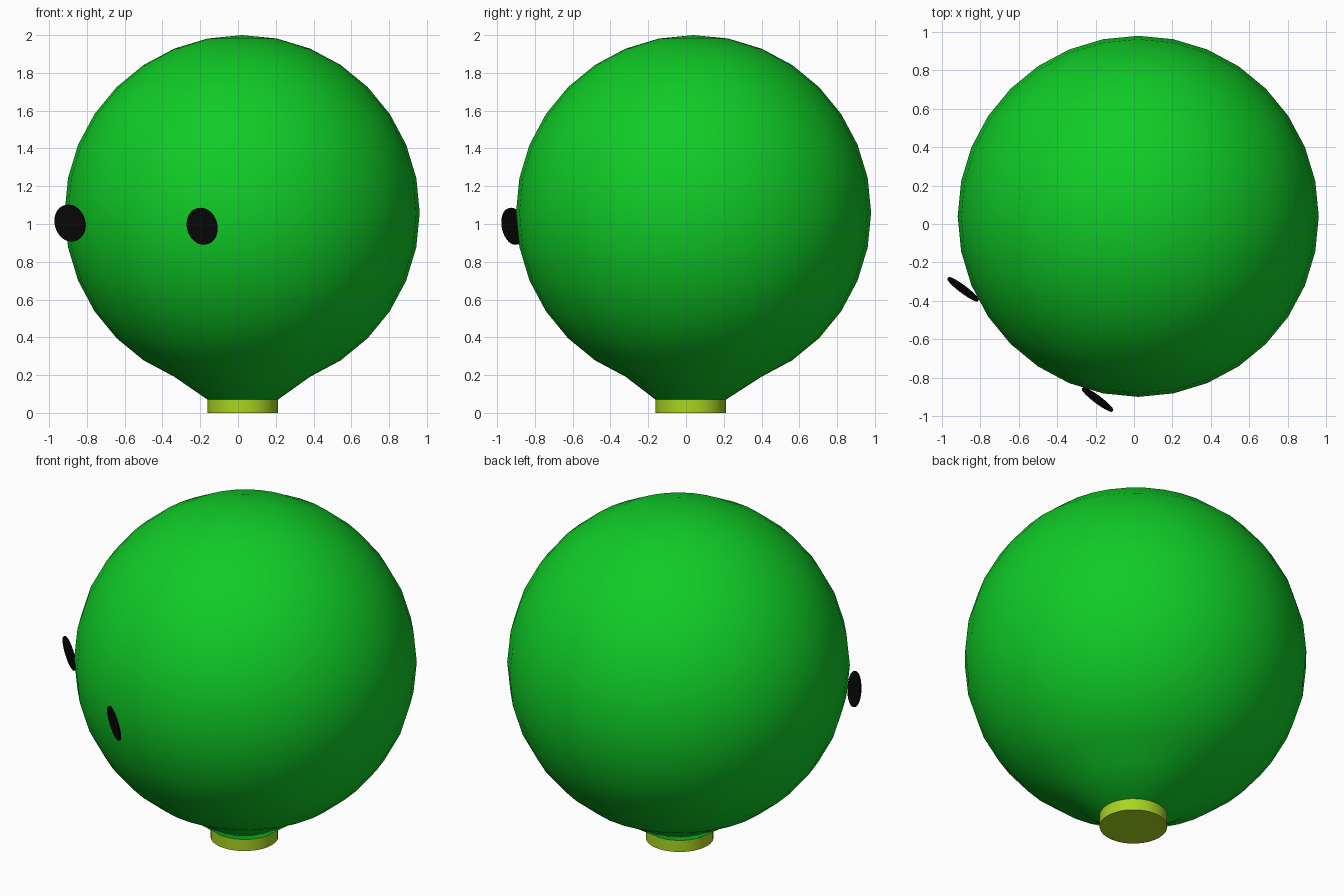
import bpy
import bmesh
from math import pi
from mathutils import Matrix, Vector

cube = bpy.data.objects.get("Cube")
if cube:
    bpy.data.objects.remove(cube, do_unlink=True)


def material(name, rgb):
    mat = bpy.data.materials.new(name)
    mat.use_nodes = True
    mat.diffuse_color = (*rgb, 1)
    mat.node_tree.nodes["Principled BSDF"].inputs["Base Color"].default_value = (*rgb, 1)
    return mat


green = material("leaf green", (0.005, 0.60, 0.02))
lime = material("olive lime", (0.40, 0.66, 0.015))
black = material("eye black", (0.003, 0.003, 0.003))


def finish(name, mat, angle):
    obj = bpy.context.object
    obj.name = obj.data.name = name
    obj.data.materials.append(mat)
    bpy.ops.object.shade_smooth_by_angle(angle=angle)
    return obj


RADIUS = 0.94
NECK_RADIUS = 0.186
NECK_TOP = 0.07
CENTRE = Vector((0.022, 0.04, 1.06))
NECK = Vector((0.025, 0.025))

# Round body, with its lowest ring drawn down to the neck
bpy.ops.mesh.primitive_uv_sphere_add(segments=32, ring_count=16, radius=RADIUS, location=CENTRE)
body = finish("body", green, pi)
bm = bmesh.new()
bm.from_mesh(body.data)
for v in bm.verts:
    if v.co.z < -0.97 * RADIUS:
        out = v.co.xy
        if out.length > 0.01:
            out = out.normalized() * NECK_RADIUS
        v.co.xy = out + NECK - CENTRE.xy
        v.co.z = NECK_TOP - CENTRE.z
bm.to_mesh(body.data)
bm.free()

# Short neck that forms the base
bpy.ops.mesh.primitive_cylinder_add(vertices=32, radius=NECK_RADIUS, depth=NECK_TOP,
                                    location=(*NECK, NECK_TOP / 2))
finish("neck", lime, 0.6)

# Thin disc eyes, both facing the same way
facing = Vector((-0.59, -0.79, -0.17)).to_track_quat("Z", "Y").to_matrix().to_4x4()
for name, spot in (("right_eye", (-0.89, -0.34, 1.005)), ("left_eye", (-0.19, -0.914, 0.988))):
    bpy.ops.mesh.primitive_cylinder_add(vertices=32, radius=0.099, depth=0.008)
    eye = finish(name, black, 0.6)
    eye.matrix_world = Matrix.Translation(spot) @ facing
